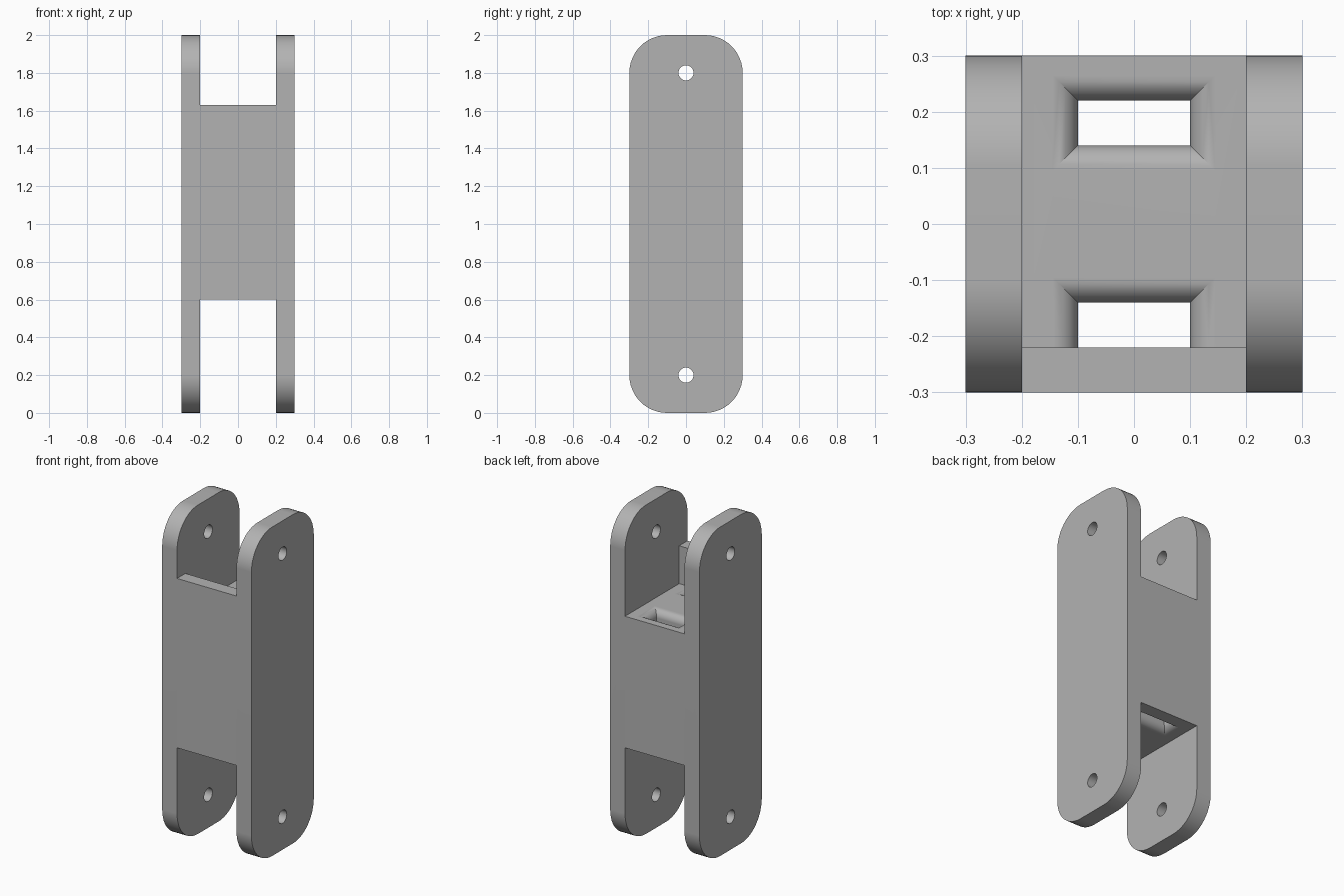
import bpy, bmesh
from math import sin, cos, pi, radians

if "Cube" in bpy.data.objects:
    bpy.data.objects.remove(bpy.data.objects["Cube"], do_unlink=True)

grey = bpy.data.materials.new("plain grey")
grey.use_nodes = True
grey.diffuse_color = (0.45, 0.45, 0.45, 1)
grey.node_tree.nodes["Principled BSDF"].inputs["Base Color"].default_value = grey.diffuse_color


def make_object(name, bm):
    bmesh.ops.recalc_face_normals(bm, faces=bm.faces)
    mesh = bpy.data.meshes.new(name)
    bm.to_mesh(mesh)
    bm.free()
    mesh.materials.append(grey)
    obj = bpy.data.objects.new(name, mesh)
    bpy.context.collection.objects.link(obj)
    return obj


def loft(name, rings, round_end=0):
    """Skin a list of equal rings; optionally round the rim of the last one."""
    bm = bmesh.new()
    rows = [[bm.verts.new(p) for p in ring] for ring in rings]
    n = len(rows[0])
    for a, b in zip(rows, rows[1:]):
        for i in range(n):
            j = (i + 1) % n
            bm.faces.new((a[i], a[j], b[j], b[i]))
    bm.faces.new(rows[0])
    cap = bm.faces.new(rows[-1])
    if round_end:
        bmesh.ops.bevel(bm, geom=list(cap.edges), offset=round_end, segments=6,
                        profile=0.5, affect='EDGES')
    return make_object(name, bm)


def extrude_x(name, profile, x0, x1, round_end=0):
    return loft(name, [[(x, y, z) for y, z in profile] for x in (x0, x1)], round_end)


def cut(obj, cutters):
    bpy.context.view_layer.objects.active = obj
    for cutter in cutters:
        cutter.hide_render = True
        mod = obj.modifiers.new("cut", 'BOOLEAN')
        mod.operation, mod.solver, mod.object = 'DIFFERENCE', 'EXACT', cutter
        bpy.ops.object.modifier_apply(modifier=mod.name)
        bpy.data.objects.remove(cutter, do_unlink=True)


def finish(obj):
    bpy.ops.object.select_all(action='DESELECT')
    obj.select_set(True)
    bpy.context.view_layer.objects.active = obj
    bpy.ops.object.shade_smooth_by_angle(angle=radians(30))
    mod = obj.modifiers.new("even normals", 'WEIGHTED_NORMAL')
    mod.keep_sharp = True


def circle(y, z, r, n=32):
    return [(y + r * cos(2 * pi * i / n), z + r * sin(2 * pi * i / n)) for i in range(n)]


def rounded_outline(half_y, z0, z1, r, steps=12):
    pts = []
    corners = [(half_y - r, z1 - r), (r - half_y, z1 - r),
               (r - half_y, z0 + r), (half_y - r, z0 + r)]
    for k, (cy, cz) in enumerate(corners):
        for i in range(steps + 1):
            a = pi / 2 * (k + i / steps)
            pts.append((cy + r * cos(a), cz + r * sin(a)))
    return pts


# Side plates with rounded outer rims and a pin hole near each end
for side, name in ((1, "left_plate"), (-1, "right_plate")):
    plate = extrude_x(name, rounded_outline(0.3, 0, 2, 0.2), side * 0.2, side * 0.3, 0.04)
    cut(plate, [extrude_x("pin_cutter", circle(0, z, 0.04), side * 0.15, side * 0.35)
                for z in (0.2, 1.8)])
    finish(plate)

# Centre block with a raised front lip
LOW, FLOOR = 0.6, 1.4
block = extrude_x("centre_block", [(-0.3, LOW), (0.3, LOW), (0.3, FLOOR), (-0.22, FLOOR),
                                   (-0.22, 1.63), (-0.3, 1.63)], -0.2, 0.2)


def slot_cutter(side):
    """Through slot whose mouths flare out with a rounded edge."""
    r, steps = 0.045, 6
    arc = [(r - r * cos(a), r - r * sin(a)) for a in (pi / 2 * i / steps for i in range(steps + 1))]
    arc.append((r, -0.03))
    levels = [(LOW + h, d, 0) for d, h in reversed(arc)]
    levels += [(FLOOR - h, d, d if side > 0 else 0) for d, h in arc]
    rings = []
    for z, d, outer in levels:
        x, y0, y1 = 0.1 + d, side * (0.14 - d), side * (0.22 + outer)
        rings.append([(-x, y0, z), (x, y0, z), (x, y1, z), (-x, y1, z)])
    return loft("slot_cutter", rings)


# Strap slots
cut(block, [slot_cutter(s) for s in (1, -1)])
finish(block)
